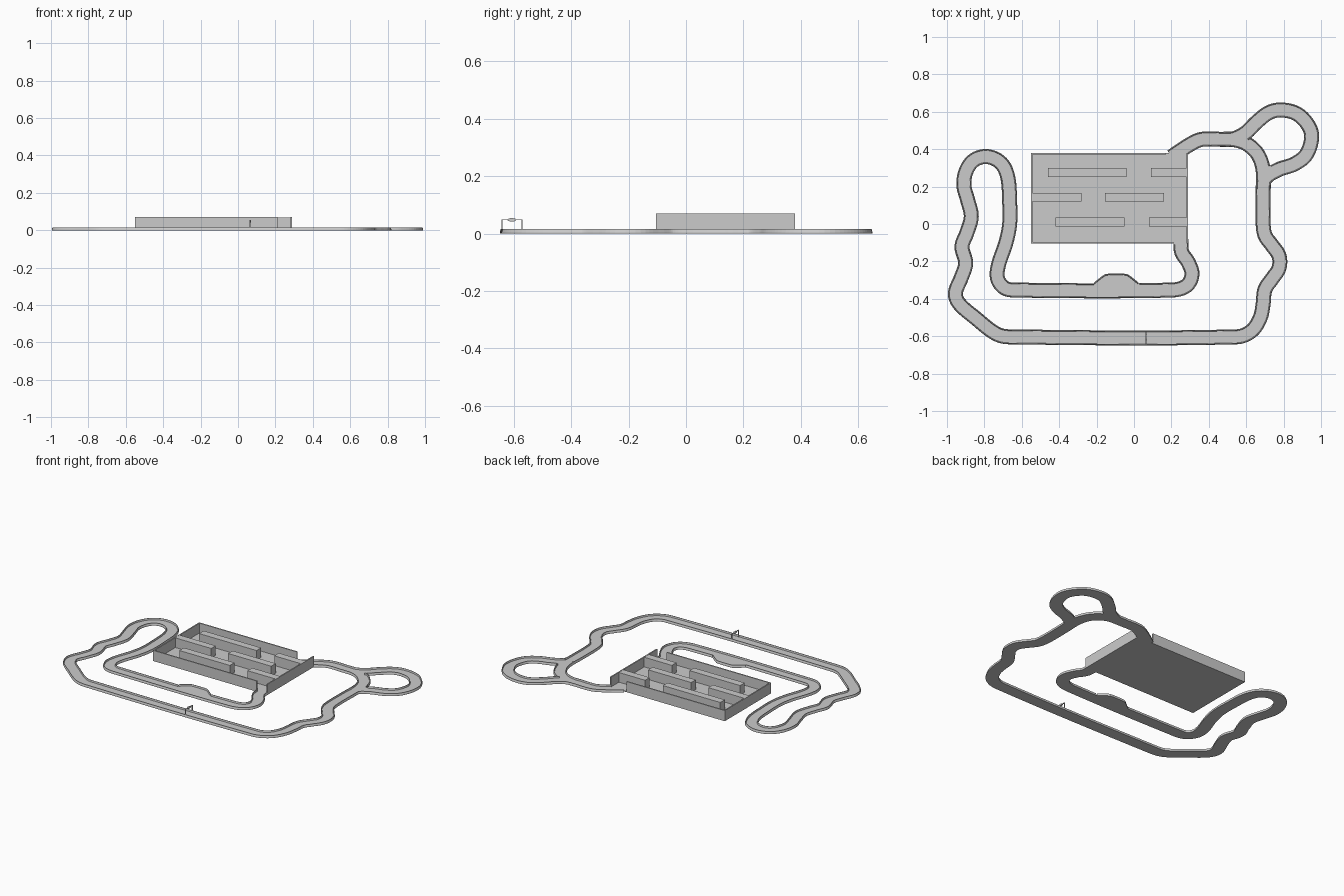
import bpy
import bmesh
from math import pi
from mathutils import Vector, Matrix
from mathutils.geometry import intersect_point_line

HALF = 0.04          # half the road width
FLOOR = 0.005        # floor thickness
KERB = 0.016         # kerb height
WALL = 0.07          # room wall height
STEP = 0.012         # sampling distance along the road
LEFT, RIGHT, FRONT, BACK = -0.55, 0.29, -0.105, 0.38

default_cube = bpy.data.objects.get("Cube")
if default_cube:
    bpy.data.objects.remove(default_cube, do_unlink=True)

grey = bpy.data.materials.new("plain grey")
grey.use_nodes = True
grey.diffuse_color = (0.6, 0.6, 0.6, 1)
grey.node_tree.nodes["Principled BSDF"].inputs["Base Color"].default_value = grey.diffuse_color


def finish(name, bm):
    """Turn a bmesh into a named, coloured object."""
    bmesh.ops.recalc_face_normals(bm, faces=bm.faces)
    mesh = bpy.data.meshes.new(name)
    bm.to_mesh(mesh)
    bm.free()
    mesh.materials.append(grey)
    obj = bpy.data.objects.new(name, mesh)
    bpy.context.collection.objects.link(obj)
    return obj


def add_box(name, x_range, y_range, z_range):
    bm = bmesh.new()
    ranges = (x_range, y_range, z_range)
    size = [high - low for low, high in ranges]
    centre = [(high + low) / 2 for low, high in ranges]
    matrix = Matrix.Translation(centre) @ Matrix.Diagonal((*size, 1))
    bmesh.ops.create_cube(bm, size=1, matrix=matrix)
    return finish(name, bm)


def sample_path(points, smooth=True):
    """Evenly sample a path, curved or straight between its points."""
    points = [Vector((x, y, 0)) for x, y in points]
    last = len(points) - 1
    tangents = [(points[min(i + 1, last)] - points[max(i - 1, 0)]).normalized()
                for i in range(last + 1)]
    samples = []
    for i in range(last):
        start, end = points[i], points[i + 1]
        length = (end - start).length
        count = max(3, int(length / STEP))
        for k in range(count):
            t = k / count
            if smooth:
                ease = t * t * (3 - 2 * t)
                pull = t * (1 - t) * length
                samples.append(start.lerp(end, ease) + pull *
                               ((1 - t) * tangents[i] - t * tangents[i + 1]))
            else:
                samples.append(start.lerp(end, t))
    return samples + [points[-1]]


def side_normals(path):
    last = len(path) - 1
    normals = []
    for i in range(last + 1):
        along = (path[min(i + 1, last)] - path[max(i - 1, 0)]).normalized()
        normals.append(Vector((-along.y, along.x, 0)))
    return normals


def sweep(bm, path, normals, profile):
    """Sweep a closed profile of (side offset, height) along a path."""
    rings = [[bm.verts.new(p + n * side + Vector((0, 0, z))) for side, z in profile]
             for p, n in zip(path, normals)]
    size = len(profile)
    for a, b in zip(rings, rings[1:]):
        for k in range(size):
            j = (k + 1) % size
            bm.faces.new((a[k], a[j], b[j], b[k]))
    bm.faces.new(rings[0])
    bm.faces.new(rings[-1])


def on_road(point, path):
    for a, b in zip(path, path[1:]):
        if (point - a).length > HALF * 2:
            continue
        near, t = intersect_point_line(point, a, b)
        if 0 <= t <= 1 and (point - near).length < HALF - 0.006:
            return True
    return False


def in_room(point):
    return LEFT < point.x < RIGHT and FRONT < point.y < BACK


# Road centre lines: the long circuit runs from the room's back to its front
outer_circuit = [
    (.2, .36), (.29, .42), (.35, .45), (.4, .455), (.46, .453), (.53, .452),
    (.6, .43), (.66, .375), (.69, .29), (.69, .15), (.69, .01), (.7, -.06),
    (.735, -.11), (.775, -.17), (.775, -.235), (.74, -.29), (.7, -.35),
    (.69, -.43), (.675, -.5), (.63, -.57), (.55, -.603), (-.67, -.603),
    (-.74, -.585), (-.85, -.5), (-.935, -.425), (-.955, -.37), (-.925, -.29),
    (-.9, -.21), (-.92, -.12), (-.895, -.05), (-.87, .04), (-.89, .13),
    (-.91, .21), (-.895, .29), (-.85, .345), (-.78, .36)]
inner_circuit = [
    (-.71, .325), (-.675, .25), (-.665, .12), (-.665, 0), (-.685, -.1),
    (-.725, -.22), (-.73, -.29), (-.695, -.34), (-.64, -.353), (.2, -.353),
    (.28, -.33), (.31, -.27), (.29, -.205), (.255, -.15), (.25, -.08)]
corner_loop = [
    (.46, .453), (.53, .455), (.6, .49), (.65, .54), (.72, .595), (.785, .61),
    (.87, .59), (.93, .53), (.95, .465), (.92, .37), (.855, .32), (.77, .29),
    (.7, .24), (.69, .15)]
widening = [(-.19, -.345), (-.14, -.305), (-.05, -.305), (0, -.345)]

roads = {
    "circuit": sample_path(outer_circuit + inner_circuit),
    "corner_loop": sample_path(corner_loop),
    "widening": sample_path(widening, smooth=False),
}

# Road floors, and kerbs that stop wherever roads or the room open into each other
floor_profile = [(-HALF, 0), (HALF, 0), (HALF, FLOOR), (-HALF, FLOOR)]
kerb_profile = [(HALF, 0), (HALF, FLOOR), (HALF - .003, KERB),
                (HALF - .006, KERB), (HALF - .009, 0)]
for name, path in roads.items():
    normals = side_normals(path)
    bm = bmesh.new()
    sweep(bm, path, normals, floor_profile)
    finish(name + "_floor", bm)

    others = [road for key, road in roads.items() if key != name]
    bm = bmesh.new()
    for side in (-1, 1):
        profile = [(side * offset, z) for offset, z in kerb_profile]
        run = []
        for p, n in zip(path, normals):
            edge = p + n * side * HALF
            if not (in_room(edge) or any(on_road(edge, road) for road in others)):
                run.append((p, n))
                continue
            if len(run) > 1:
                sweep(bm, *zip(*run), profile)
            run = []
        if len(run) > 1:
            sweep(bm, *zip(*run), profile)
    finish(name + "_kerbs", bm)

# Room with two doorways
thick = 0.008
add_box("room_floor", (LEFT, RIGHT), (FRONT, BACK), (0, FLOOR))
add_box("room_left_wall", (LEFT, LEFT + thick), (FRONT, BACK), (0, WALL))
add_box("room_right_wall", (RIGHT - thick, RIGHT), (FRONT, BACK), (0, WALL))
add_box("room_front_wall", (LEFT, .21), (FRONT, FRONT + thick), (0, WALL))
add_box("room_back_wall", (LEFT, .17), (BACK - thick, BACK), (0, WALL))

# Staggered blocks inside the room
block_rows = {
    .275: [(-.46, -.04), (.09, RIGHT)],
    .143: [(LEFT, -.28), (-.155, .16)],
    .01: [(-.42, -.05), (.08, RIGHT)],
}
for y, spans in block_rows.items():
    for span in spans:
        add_box("room_block", span, (y - .024, y + .024), (0, WALL - .001))

# Start gate across the front straight
gate_x = (.062, .068)
gate_low, gate_high, gate_top = -.643, -.57, .05
for y in (gate_low, gate_high - .004):
    add_box("gate_post", gate_x, (y, y + .004), (0, gate_top))
add_box("gate_beam", gate_x, (gate_low, gate_high), (gate_top - .003, gate_top))

bm = bmesh.new()
oval = (Matrix.Translation((.065, -.607, gate_top - .002)) @ Matrix.Diagonal((1, .016, .006, 1))
        @ Matrix.Rotation(pi / 2, 4, "Y"))
bmesh.ops.create_cone(bm, cap_ends=True, segments=16, radius1=1, radius2=1,
                      depth=.009, matrix=oval)
finish("gate_sign", bm)
